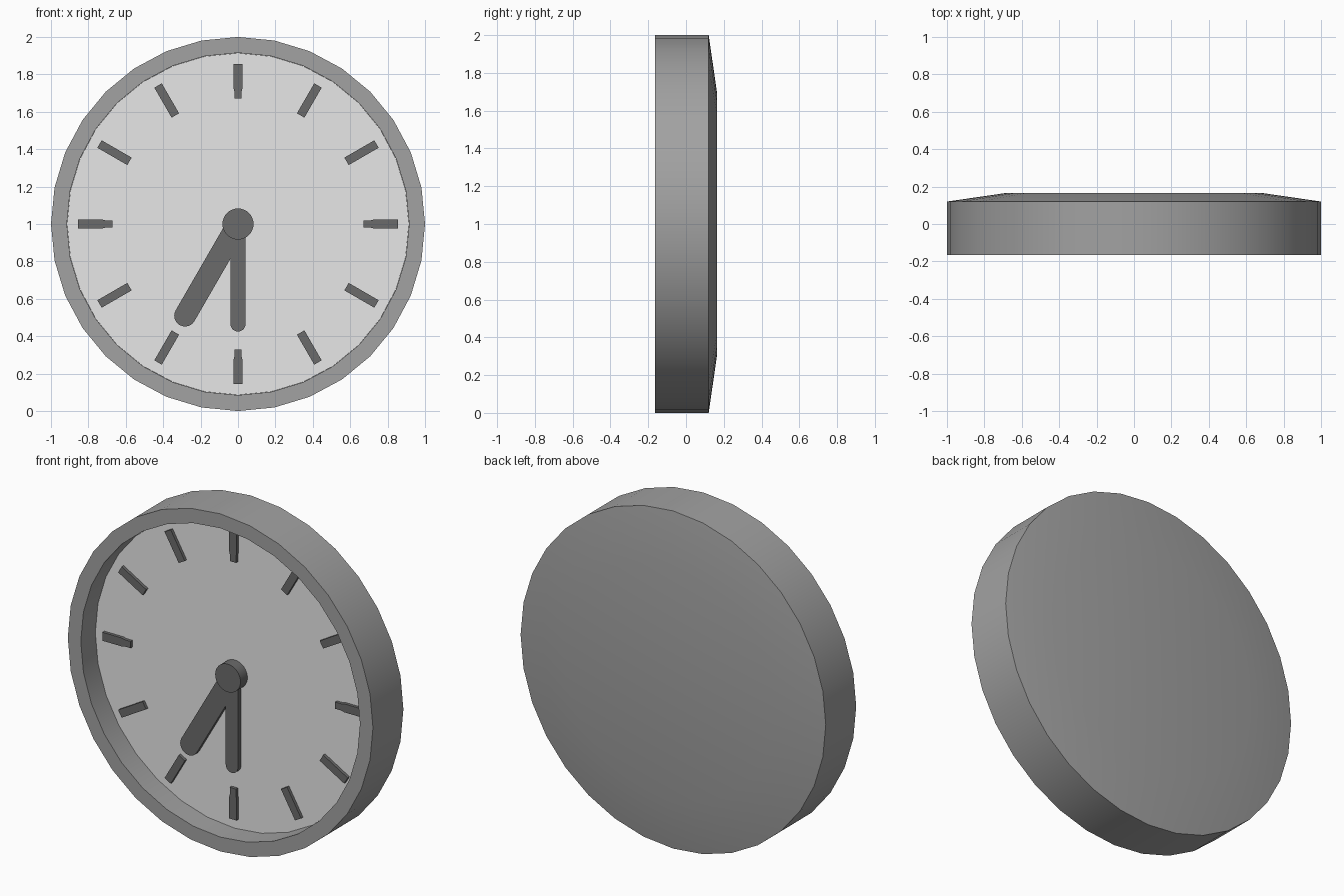
import bpy, bmesh, math
from mathutils import Matrix

if "Cube" in bpy.data.objects:
    bpy.data.objects.remove(bpy.data.objects["Cube"])

CZ = 1.0        # height of the clock centre
DIAL = -0.03    # y of the dial surface
SEG = 32


def material(name, v):
    m = bpy.data.materials.new(name)
    m.diffuse_color = (v, v, v, 1)
    m.use_nodes = True
    m.node_tree.nodes["Principled BSDF"].inputs["Base Color"].default_value = m.diffuse_color
    return m


CASE = material("mid grey", 0.36)
PALE = material("pale grey", 0.80)
DARK = material("dark grey", 0.145)


def finish(name, bm, mat):
    """Smooth shading with sharp edges kept, then place at the clock centre."""
    bmesh.ops.recalc_face_normals(bm, faces=bm.faces)
    for f in bm.faces:
        f.smooth = True
    for e in bm.edges:
        if len(e.link_faces) == 2:
            e.smooth = e.calc_face_angle() < math.radians(30)
    me = bpy.data.meshes.new(name)
    bm.to_mesh(me)
    bm.free()
    me.materials.append(mat)
    ob = bpy.data.objects.new(name, me)
    ob.location.z = CZ
    bpy.context.collection.objects.link(ob)
    return ob


def lathe(name, profile, mat):
    """Turn (radius, y) rings around the y axis and cap both ends."""
    bm = bmesh.new()
    rings = []
    for r, y in profile:
        rings.append([bm.verts.new((r * math.sin(a), y, r * math.cos(a)))
                      for a in (math.tau * i / SEG for i in range(SEG))])
    for a, b in zip(rings, rings[1:]):
        for i in range(SEG):
            j = (i + 1) % SEG
            bm.faces.new((a[i], a[j], b[j], b[i]))
    bm.faces.new(rings[0])
    bm.faces.new(rings[-1])
    return finish(name, bm, mat)


def plate(name, outline, front, mat, angle=0):
    """Extrude an (x, z) outline from the dial forwards, turned clockwise."""
    bm = bmesh.new()
    face = bm.faces.new([bm.verts.new((x, front, z)) for x, z in outline])
    ext = bmesh.ops.extrude_face_region(bm, geom=[face])
    for v in ext["geom"]:
        if isinstance(v, bmesh.types.BMVert):
            v.co.y = DIAL + 0.003
    bmesh.ops.transform(bm, matrix=Matrix.Rotation(angle, 4, 'Y'), verts=bm.verts)
    return finish(name, bm, mat)


def hand_outline(length, half):
    """Straight hand with a round tip."""
    tip = [(half * math.cos(a), length + half * math.sin(a))
           for a in (math.pi * i / 12 for i in range(13))]
    return [(-half, 0), (half, 0)] + tip


# case: recessed front, rim, side and shallow tapered back
lathe("case", [(0.915, DIAL + 0.01), (0.915, -0.165), (1, -0.165),
               (1, 0.12), (0.69, 0.165)], CASE)
# dial
lathe("dial", [(0.914, DIAL), (0.914, DIAL + 0.008)], PALE)

# hour marks, the quarter marks having a narrower inner end
for i in range(12):
    if i % 3 == 0:
        w, n = 0.025, 0.02
        shape = [(-n, 0.67), (n, 0.67), (n, 0.71), (w, 0.73), (w, 0.855),
                 (-w, 0.855), (-w, 0.73), (-n, 0.71)]
    else:
        w = 0.023
        shape = [(-w, 0.67), (w, 0.67), (w, 0.855), (-w, 0.855)]
    plate(f"hour_mark_{i + 1}", shape, DIAL - 0.018, DARK, math.tau * i / 12)

# hands and hub
plate("hour_hand", hand_outline(0.566, 0.058), DIAL - 0.024, DARK, math.radians(210))
plate("minute_hand", hand_outline(0.535, 0.04), DIAL - 0.028, DARK, math.pi)
lathe("hub", [(0.083, DIAL + 0.003), (0.083, -0.095)], DARK)
